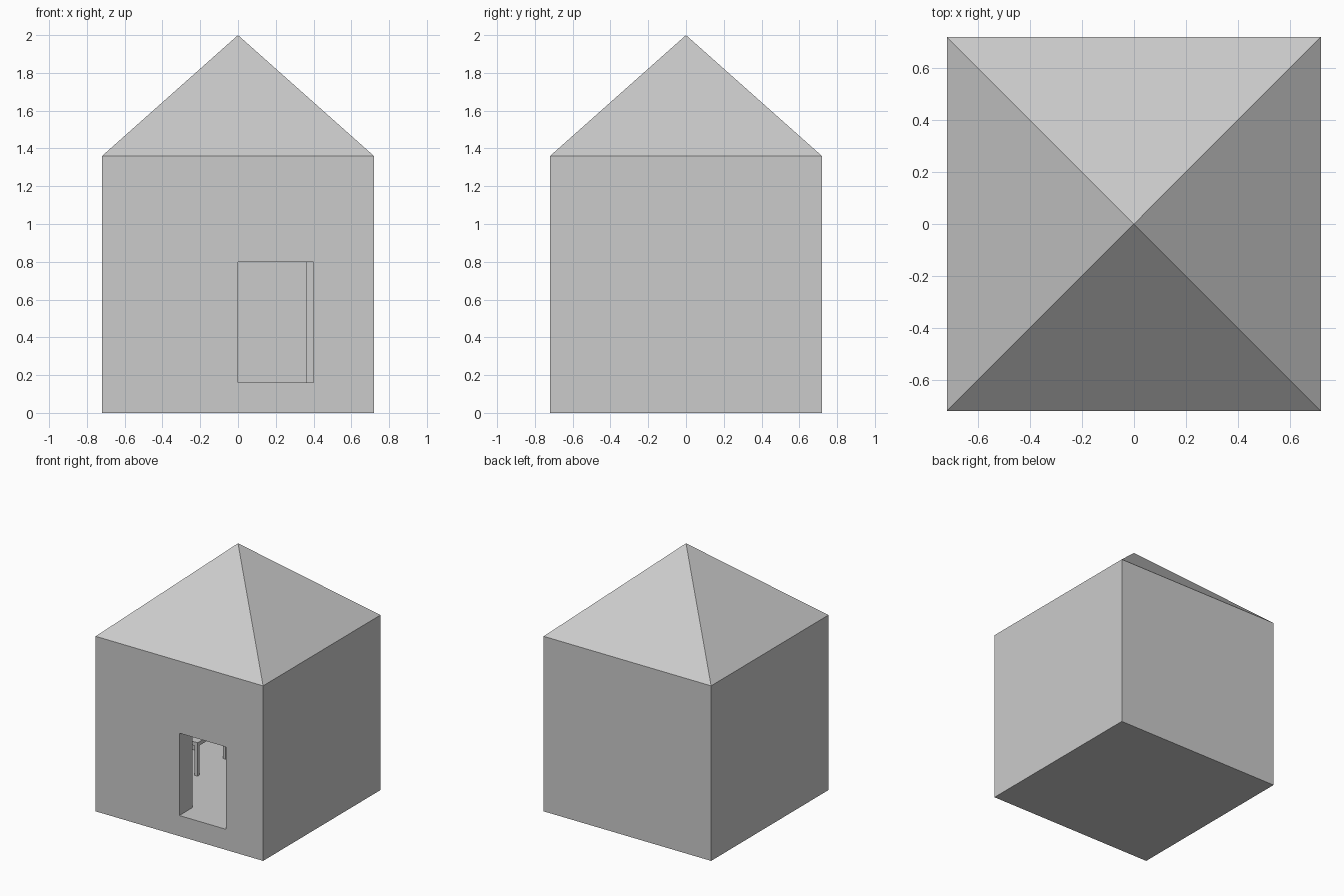
import bpy
import math

if "Cube" in bpy.data.objects:
    bpy.data.objects.remove(bpy.data.objects["Cube"])


def box(name, x, y, z):
    """Axis-aligned box from (min, max) ranges."""
    bpy.ops.mesh.primitive_cube_add(
        size=1, location=[(a + b) / 2 for a, b in (x, y, z)])
    ob = bpy.context.object
    ob.name = name
    ob.scale = [b - a for a, b in (x, y, z)]
    bpy.ops.object.transform_apply(location=False, rotation=False, scale=True)
    return ob


def cut(target, cutter):
    """Subtract the cutter and remove it."""
    mod = target.modifiers.new("cut", 'BOOLEAN')
    mod.operation = 'DIFFERENCE'
    mod.solver = 'EXACT'
    mod.object = cutter
    cutter.hide_render = True
    bpy.context.view_layer.objects.active = target
    bpy.ops.object.modifier_apply(modifier=mod.name)
    bpy.data.objects.remove(cutter)


HALF, WALL, EAVES, TOP = 0.72, 0.16, 1.36, 2.0
INNER = HALF - WALL

# Hollow house body with a doorway flush with the floor
walls = box("walls", (-HALF, HALF), (-HALF, HALF), (0, EAVES))
# One cutter for room and doorway keeps the floor level
room = box("room_cutter", (-INNER, INNER), (-INNER, INNER), (WALL, EAVES - WALL))
cut(walls, room)
cut(walls, box("doorway_cutter", (0, 0.4), (-0.8, -0.4), (WALL, 0.8)))

# Pyramid roof
bpy.ops.mesh.primitive_cone_add(
    vertices=4, radius1=HALF * math.sqrt(2), radius2=0, depth=TOP - EAVES,
    location=(0, 0, (TOP + EAVES) / 2), rotation=(0, 0, math.pi / 4))
bpy.context.object.name = "roof"

# Door standing open into the room
box("door", (0.36, 0.4), (-INNER, -WALL), (WALL, 0.8))

# Small table against the left wall
TX, TY, LEG = (-0.56, -0.27), (-0.11, 0.26), 0.025
box("table_top", TX, TY, (0.39, 0.42))
for i, x in enumerate((TX[0], TX[1] - LEG)):
    for j, y in enumerate((TY[0], TY[1] - LEG)):
        box(f"table_leg_{2 * i + j + 1}", (x, x + LEG), (y, y + LEG), (WALL, 0.39))
